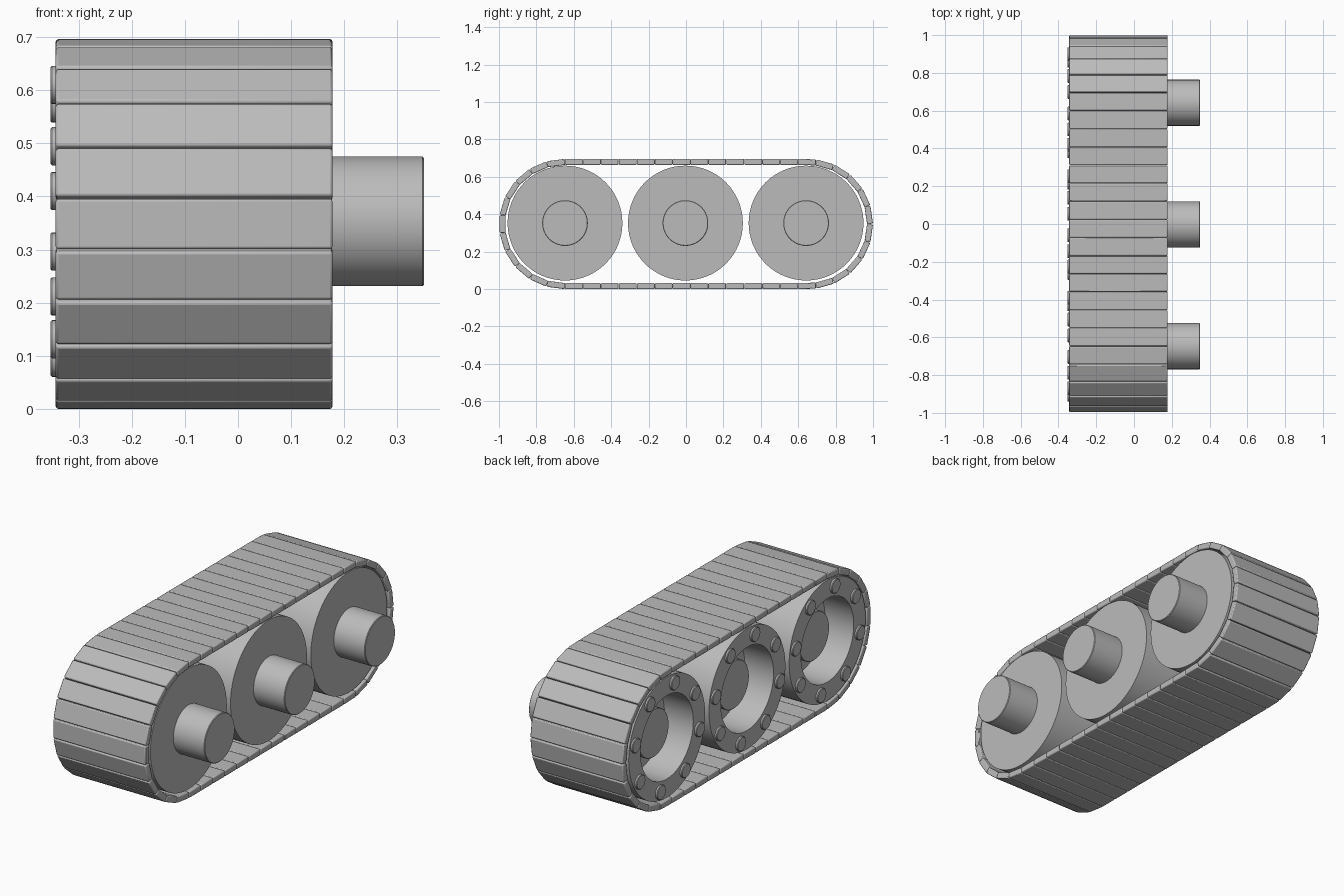
import bpy, bmesh, math
from mathutils import Matrix, Vector

if "Cube" in bpy.data.objects:
    bpy.data.objects.remove(bpy.data.objects["Cube"])

grey = bpy.data.materials.new("plain grey")
grey.diffuse_color = (0.5, 0.5, 0.5, 1)
grey.use_nodes = True
grey.node_tree.nodes["Principled BSDF"].inputs["Base Color"].default_value = grey.diffuse_color

X0, X1 = -0.343, 0.178          # belt width
CZ, END_Y, PATH_R = 0.348, 0.652, 0.332
WHEEL_Z, WHEEL_R, AXLE_R = 0.353, 0.307, 0.122


def finish(bm, name, bevel=0, smooth=True):
    bmesh.ops.recalc_face_normals(bm, faces=bm.faces[:])
    me = bpy.data.meshes.new(name)
    bm.to_mesh(me)
    bm.free()
    ob = bpy.data.objects.new(name, me)
    bpy.context.collection.objects.link(ob)
    me.materials.append(grey)
    if bevel:
        m = ob.modifiers.new("rounded edges", 'BEVEL')
        m.width, m.segments = bevel, 2
    if smooth:
        bpy.ops.object.select_all(action='DESELECT')
        ob.select_set(True)
        bpy.context.view_layer.objects.active = ob
        bpy.ops.object.shade_smooth_by_angle(angle=math.radians(30))
    return ob


def lathe(bm, profile, y, z, n=64):
    """Spin (x, radius) points about an x-directed axis at y, z."""
    rings = []
    for x, r in profile:
        rings.append([bm.verts.new((x, y + r * math.cos(2 * math.pi * i / n),
                                    z + r * math.sin(2 * math.pi * i / n))) for i in range(n)])
    for a, b in zip(rings, rings[1:]):
        for i in range(n):
            j = (i + 1) % n
            bm.faces.new((a[i], a[j], b[j], b[i]))
    bm.faces.new(rings[0])
    bm.faces.new(rings[-1])


def path(s):
    """Point (y, z) on the belt loop, s measured from the front tip going over the top."""
    q, straight = PATH_R * math.pi / 2, 2 * END_Y
    s %= 4 * q + 2 * straight
    if s < q:
        c, a = -END_Y, math.pi - s / PATH_R
    elif s < q + straight:
        return Vector((-END_Y + s - q, CZ + PATH_R))
    elif s < 3 * q + straight:
        c, a = END_Y, math.pi / 2 - (s - q - straight) / PATH_R
    elif s < 3 * q + 2 * straight:
        return Vector((END_Y - (s - 3 * q - straight), CZ - PATH_R))
    else:
        c, a = -END_Y, -math.pi / 2 - (s - 3 * q - 2 * straight) / PATH_R
    return Vector((c + PATH_R * math.cos(a), CZ + PATH_R * math.sin(a)))


# belt of flat pads
COUNT = 49
step = (2 * math.pi * PATH_R + 4 * END_Y) / COUNT
bm = bmesh.new()
for k in range(COUNT):
    a, b = path((k - 0.5) * step), path((k + 0.5) * step)
    d, mid = b - a, (a + b) / 2
    M = (Matrix.Translation(((X0 + X1) / 2, mid.x, mid.y))
         @ Matrix.Rotation(math.atan2(d.y, d.x), 4, 'X')
         @ Matrix.Diagonal((X1 - X0, d.length - 0.001, 0.032, 1)))
    bmesh.ops.create_cube(bm, size=1, matrix=M)
finish(bm, "belt_pads", bevel=0.005)

# wheels with a deep recess on the left, axles and rim bolts
for name, y in (("front", -0.647), ("middle", -0.003), ("rear", 0.642)):
    bm = bmesh.new()
    lathe(bm, [(0.175, AXLE_R), (0.175, WHEEL_R), (-0.342, WHEEL_R),
               (-0.342, 0.212), (-0.18, 0.212), (-0.18, AXLE_R)], y, WHEEL_Z)
    finish(bm, name + "_wheel")

    bm = bmesh.new()
    lathe(bm, [(-0.268, AXLE_R - 0.003), (-0.265, AXLE_R),
               (0.347, AXLE_R), (0.35, AXLE_R - 0.003)], y, WHEEL_Z)
    finish(bm, name + "_axle")

    bm = bmesh.new()
    for i in range(8):
        t = math.radians(12.5 + 45 * i)
        lathe(bm, [(-0.335, 0.036), (-0.350, 0.036), (-0.353, 0.033)],
              y + 0.263 * math.cos(t), WHEEL_Z + 0.263 * math.sin(t), 24)
    finish(bm, name + "_bolts")
